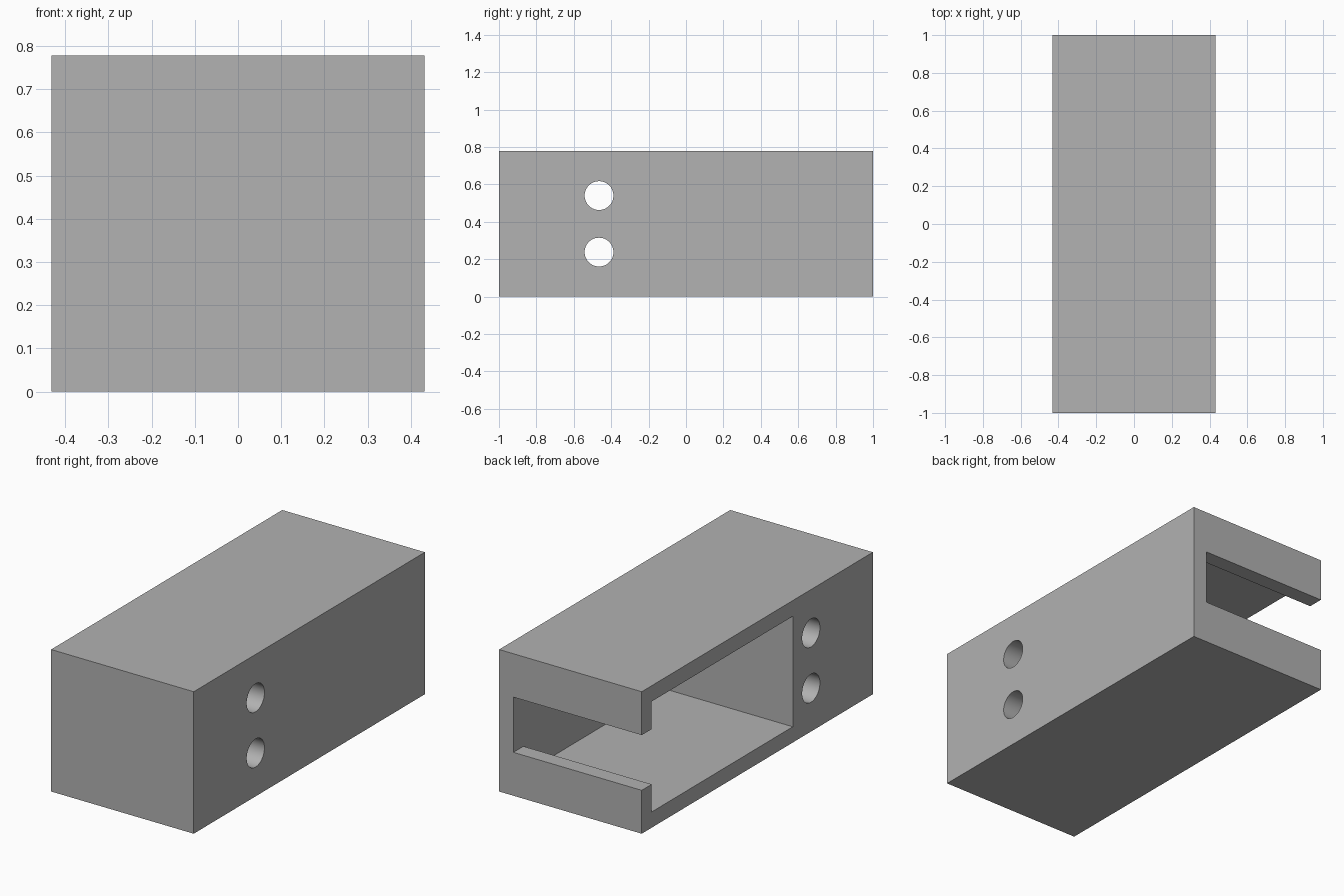
import bpy
import math

cube = bpy.data.objects.get("Cube")
if cube:
    bpy.data.objects.remove(cube, do_unlink=True)

U = 0.0864                                   # wall thickness, the base module
HALF_W, HEIGHT = 5 * U, 9 * U
SLOT_LOW, SLOT_HIGH = 2.75 * U, 6.25 * U     # also the hole heights
CAVITY_FRONT, HOLE_Y, HOLE_R = -0.307, -0.465, 0.077
OVER = 0.2                                   # cutter overshoot past open sides

grey = bpy.data.materials.new("mid grey")
grey.use_nodes = True
colour = (0.445, 0.445, 0.445, 1)
grey.diffuse_color = colour
grey.node_tree.nodes["Principled BSDF"].inputs["Base Color"].default_value = colour


def box(name, low, high):
    """Axis-aligned box between two corners."""
    bpy.ops.mesh.primitive_cube_add(size=1, location=[(a + b) / 2 for a, b in zip(low, high)])
    ob = bpy.context.object
    ob.name = name
    ob.scale = [b - a for a, b in zip(low, high)]
    bpy.ops.object.transform_apply(location=True, rotation=False, scale=True)
    ob.data.materials.append(grey)
    return ob


def cut(target, cutter):
    """Subtract the cutter from the target and discard it."""
    mod = target.modifiers.new("cut", "BOOLEAN")
    mod.operation, mod.solver, mod.object = "DIFFERENCE", "EXACT", cutter
    bpy.context.view_layer.objects.active = target
    bpy.ops.object.modifier_apply(modifier=mod.name)
    bpy.data.objects.remove(cutter, do_unlink=True)


# Outer block
housing = box("housing", (-HALF_W, -1, 0), (HALF_W, 1, HEIGHT))

# Main cavity, open on the -x side
cut(housing, box("cavity_cutter", (-HALF_W - OVER, CAVITY_FRONT, U),
                 (HALF_W - U, 1 - U, HEIGHT - U)))

# Slot through the back lip
cut(housing, box("slot_cutter", (-HALF_W - OVER, 1 - 2 * U, SLOT_LOW),
                 (HALF_W - U, 1 + OVER, SLOT_HIGH)))

# Two cross holes through the solid front end
for z in (SLOT_LOW, SLOT_HIGH):
    bpy.ops.mesh.primitive_cylinder_add(vertices=48, radius=HOLE_R, depth=2 * HALF_W + OVER,
                                        location=(0, HOLE_Y, z), rotation=(0, math.pi / 2, 0))
    drill = bpy.context.object
    drill.name = "hole_cutter"
    drill.data.materials.append(grey)
    cut(housing, drill)

# Smooth hole walls, crisp edges elsewhere
bpy.ops.object.select_all(action="DESELECT")
housing.select_set(True)
bpy.context.view_layer.objects.active = housing
bpy.ops.object.shade_smooth_by_angle(angle=math.radians(30))
